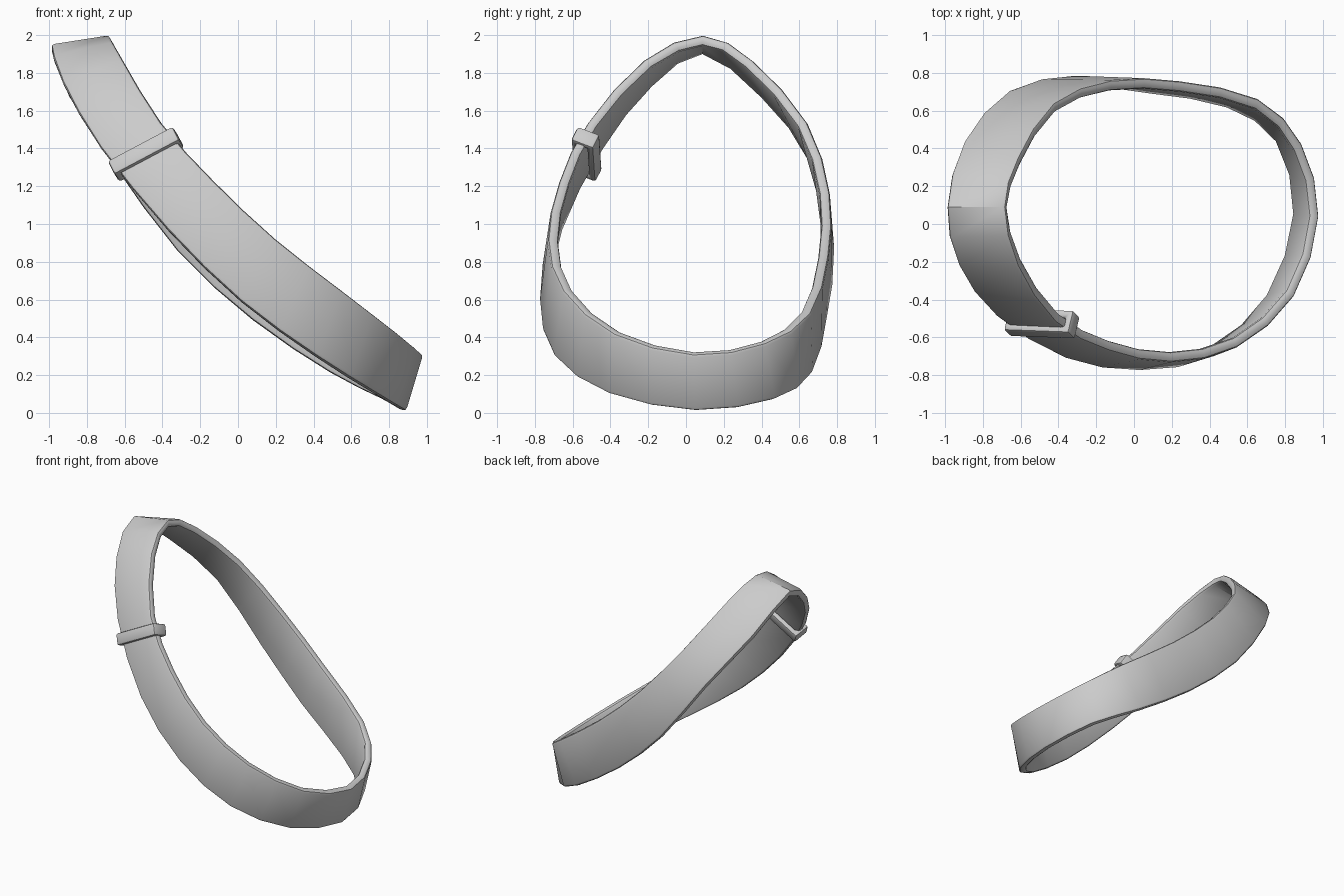
import bpy
import bmesh
from mathutils import Vector, Matrix

cube = bpy.data.objects.get("Cube")
if cube:
    bpy.data.objects.remove(cube, do_unlink=True)

grey = bpy.data.materials.new("plain grey")
grey.use_nodes = True
GREY = (0.6, 0.6, 0.6, 1)
grey.diffuse_color = GREY
grey.node_tree.nodes["Principled BSDF"].inputs["Base Color"].default_value = GREY

THICKNESS = 0.055

# Strap stations around the loop: upper edge point, lower edge point
STATIONS = [
    ((-.68, .09, 2.0), (-.99, .09, 1.95)),
    ((-.61, -.22, 1.87), (-.93, -.22, 1.76)),
    ((-.41, -.52, 1.54), (-.73, -.49, 1.41)),
    ((-.13, -.67, 1.23), (-.37, -.71, .97)),
    ((.2, -.73, .92), (.02, -.775, .59)),
    ((.55, -.65, .65), (.42, -.7, .3)),
    ((.85, -.38, .42), (.74, -.41, .1)),
    ((.98, .04, .31), (.89, .05, .01)),
    ((.89, .42, .37), (.79, .47, .07)),
    ((.66, .66, .53), (.5, .67, .21)),
    ((.25, .755, .83), (.08, .745, .49)),
    ((-.12, .76, 1.17), (-.32, .785, .86)),
    ((-.42, .64, 1.54), (-.66, .71, 1.33)),
    ((-.61, .35, 1.87), (-.9, .44, 1.7)),
]


def refine(points):
    """Insert a smooth midpoint between neighbours of a closed loop."""
    pts = [Vector(p) for p in points]
    n = len(pts)
    out = []
    for i in range(n):
        a, b, c, d = (pts[(i + k) % n] for k in (-1, 0, 1, 2))
        out += [b, (b + c) * 0.5625 - (a + d) * 0.0625]
    return out


def tube(name, rings, bevel, segments):
    """Closed loop of four-cornered rings with rounded edges."""
    bm = bmesh.new()
    loops = [[bm.verts.new(p) for p in ring] for ring in rings]
    for i, ring in enumerate(loops):
        following = loops[(i + 1) % len(loops)]
        for k in range(4):
            j = (k + 1) % 4
            bm.faces.new((ring[k], ring[j], following[j], following[k]))
    bmesh.ops.recalc_face_normals(bm, faces=bm.faces)
    # Round only the sharp edges
    sharp = [e for e in bm.edges if e.calc_face_angle(0) > 0.8]
    bmesh.ops.bevel(bm, geom=sharp, offset=bevel, segments=segments,
                    profile=0.5, affect='EDGES')
    mesh = bpy.data.meshes.new(name)
    bm.to_mesh(mesh)
    bm.free()
    mesh.materials.append(grey)
    obj = bpy.data.objects.new(name, mesh)
    bpy.context.collection.objects.link(obj)
    bpy.ops.object.select_all(action='DESELECT')
    obj.select_set(True)
    bpy.context.view_layer.objects.active = obj
    bpy.ops.object.shade_smooth_by_angle(angle=0.7)
    return obj


# Strap: a thin twisted band
upper = refine([s[0] for s in STATIONS])
lower = refine([s[1] for s in STATIONS])
count = len(upper)
centres = [(u + l) / 2 for u, l in zip(upper, lower)]
frames = []
rings = []
for i in range(count):
    along = (centres[(i + 1) % count] - centres[i - 1]).normalized()
    across = (upper[i] - lower[i]).normalized()
    inward = across.cross(along).normalized()
    frames.append((across, along, inward))
    depth = inward * THICKNESS
    rings.append([upper[i], lower[i], lower[i] + depth, upper[i] + depth])
tube("strap", rings, 0.018, 2)

# Buckle: a rounded rectangular keeper wrapped around the strap
across = (frames[4][0] + frames[5][0]).normalized()
inward = (frames[4][2] + frames[5][2]).normalized()
across = (across - inward * across.dot(inward)).normalized()
along = inward.cross(across)
middle = (centres[4] + centres[5]) / 2 + inward * 0.035
basis = Matrix((across, along, inward)).transposed()
half_across, half_depth, half_width, wall = 0.195, 0.065, 0.045, 0.04
rings = []
for sx, sz in ((1, 1), (-1, 1), (-1, -1), (1, -1)):
    ring = []
    for inset, side in ((0, -1), (0, 1), (wall, 1), (wall, -1)):
        local = Vector((sx * (half_across - inset), side * half_width,
                        sz * (half_depth - inset)))
        ring.append(middle + basis @ local)
    rings.append(ring)
tube("buckle", rings, 0.015, 2)
